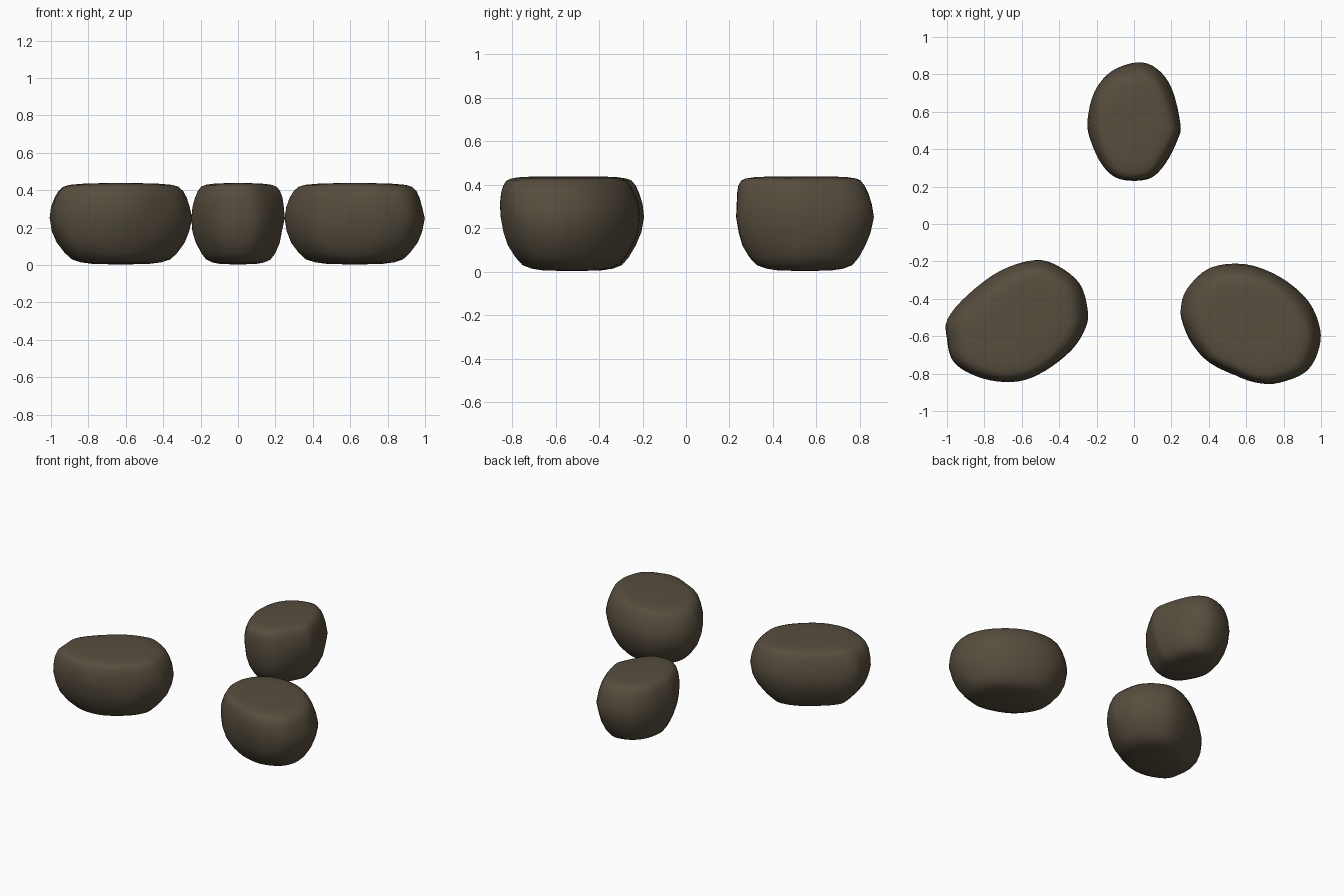
import bpy, bmesh, math
from mathutils import Vector, noise

if "Cube" in bpy.data.objects:
    bpy.data.objects.remove(bpy.data.objects["Cube"])

# Plan outlines of the three stones
OUTLINES = {
    "left_stone": [(-.998, -.51), (-.89, -.38), (-.715, -.25), (-.53, -.193), (-.405, -.225),
                   (-.29, -.32), (-.248, -.455), (-.257, -.55), (-.33, -.67), (-.475, -.785),
                   (-.61, -.835), (-.77, -.835), (-.905, -.785), (-.975, -.72), (-1, -.615)],
    "right_stone": [(.25, -.455), (.283, -.348), (.406, -.235), (.594, -.215), (.78, -.283),
                    (.93, -.41), (.995, -.56), (.985, -.68), (.93, -.78), (.834, -.83),
                    (.717, -.852), (.567, -.818), (.406, -.743), (.31, -.64), (.262, -.535)],
    "back_stone": [(-.248, .56), (-.21, .71), (-.118, .818), (.02, .864), (.123, .83),
                   (.203, .722), (.248, .535), (.235, .455), (.166, .32), (.075, .24),
                   (-.075, .24), (-.166, .315), (-.235, .455)],
}
# Side profile: height, share of the outline
PROFILE = [(.006, .4), (.014, .56), (.03, .69), (.065, .79), (.12, .895), (.18, .96), (.25, 1),
           (.31, .98), (.36, .935), (.395, .88), (.418, .81), (.428, .72), (.434, .55), (.437, .3)]

mat = bpy.data.materials.new("dark_stone")
mat.diffuse_color = (.095, .075, .048, 1)
mat.use_nodes = True
mat.node_tree.nodes["Principled BSDF"].inputs["Base Color"].default_value = mat.diffuse_color


def smooth_loop(pts, steps=4):
    """Closed Catmull-Rom curve through the points."""
    out, n = [], len(pts)
    p = [Vector(q) for q in pts]
    for i in range(n):
        a, b, c, d = p[i - 1], p[i], p[(i + 1) % n], p[(i + 2) % n]
        for k in range(steps):
            t = k / steps
            out.append(.5 * (2 * b + (c - a) * t + (2 * a - 5 * b + 4 * c - d) * t * t
                             + (3 * b - a - 3 * c + d) * t ** 3))
    return out


def make_stone(name, pts):
    loop = smooth_loop(pts)
    xs, ys = [p.x for p in loop], [p.y for p in loop]
    mid = Vector(((min(xs) + max(xs)) / 2, (min(ys) + max(ys)) / 2))
    bm = bmesh.new()
    rings = []
    for z, s in PROFILE:
        top = max(0, (z - .25) / .187)
        sy = 1 - (1 - s) * (.72 if top else 1)   # top is fuller front to back
        ring = []
        for p in loop:
            d = p - mid
            v = Vector((mid.x + d.x * s, mid.y + d.y * sy - .018 * top, z))
            # Gentle worn dents
            w = noise.noise(v * 5) * .012 * (1 - abs(2 * s - 1.8))
            v.x += d.normalized().x * w * (s < .99)
            v.y += d.normalized().y * w * (s < .99)
            ring.append(bm.verts.new(v))
        rings.append(ring)
    n = len(loop)
    for a, b in zip(rings, rings[1:]):
        for i in range(n):
            j = (i + 1) % n
            bm.faces.new((a[i], a[j], b[j], b[i]))
    # Close the top and underside
    for ring, z in ((rings[0], 0.002), (rings[-1], .438)):
        c = bm.verts.new((mid.x, mid.y, z))
        for i in range(n):
            bm.faces.new((ring[i], ring[(i + 1) % n], c))
    bmesh.ops.recalc_face_normals(bm, faces=bm.faces)
    for f in bm.faces:
        f.smooth = True
    me = bpy.data.meshes.new(name)
    bm.to_mesh(me)
    bm.free()
    me.materials.append(mat)
    ob = bpy.data.objects.new(name, me)
    bpy.context.collection.objects.link(ob)


for name, pts in OUTLINES.items():
    make_stone(name, pts)
